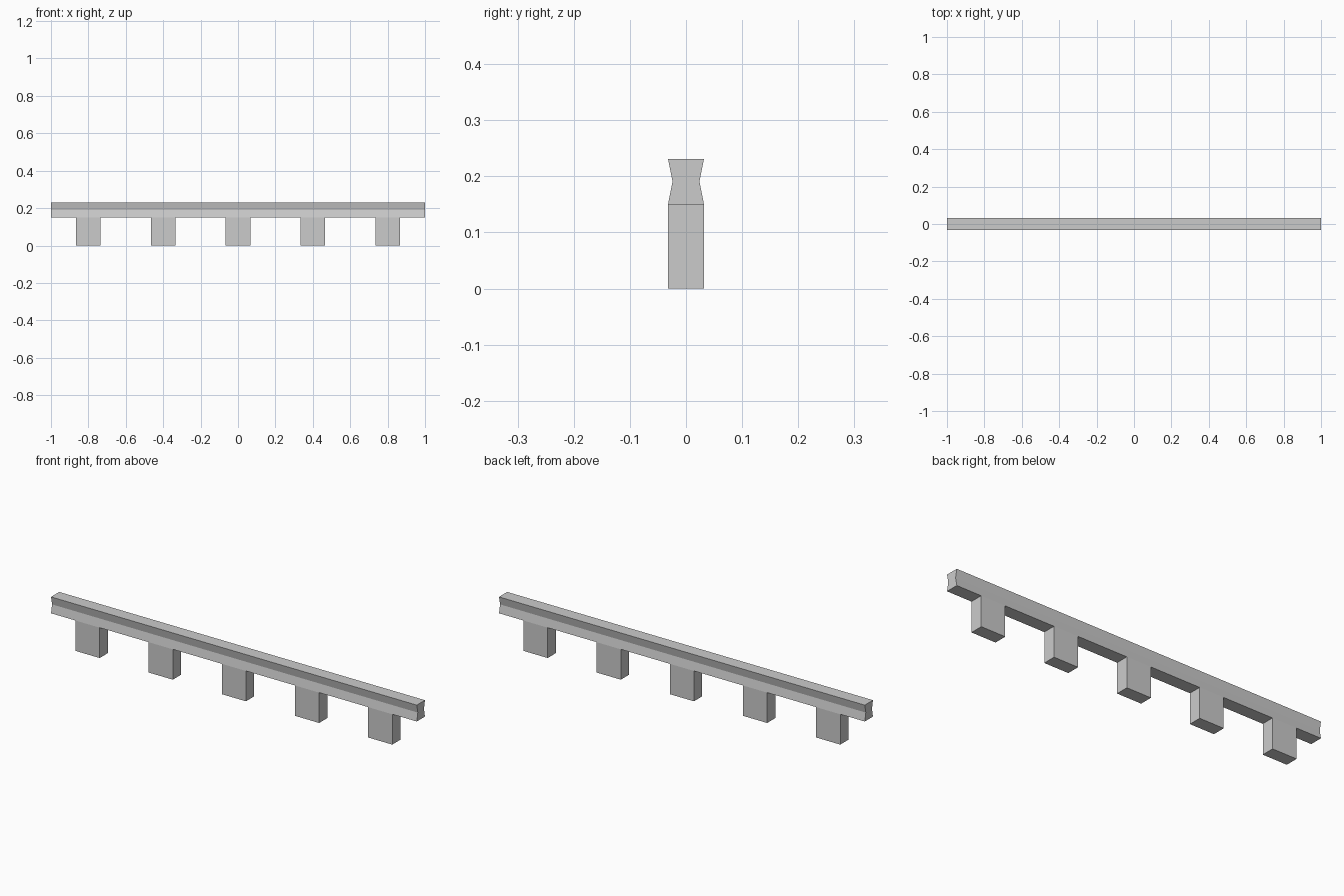
import bpy, bmesh

if "Cube" in bpy.data.objects:
    bpy.data.objects.remove(bpy.data.objects["Cube"])

HALF_DEPTH = 0.032
POST_TOP = 0.15


def extrude_x(name, profile, x0, x1):
    """Extrude a closed (y, z) profile along x into a solid."""
    bm = bmesh.new()
    face = bm.faces.new([bm.verts.new((x0, y, z)) for y, z in profile])
    res = bmesh.ops.extrude_face_region(bm, geom=[face], use_keep_orig=True)
    verts = [g for g in res["geom"] if isinstance(g, bmesh.types.BMVert)]
    bmesh.ops.translate(bm, verts=verts, vec=(x1 - x0, 0, 0))
    bmesh.ops.recalc_face_normals(bm, faces=bm.faces)
    mesh = bpy.data.meshes.new(name)
    bm.to_mesh(mesh)
    bm.free()
    obj = bpy.data.objects.new(name, mesh)
    bpy.context.collection.objects.link(obj)
    return obj


# Rail: waisted beam, pinched on both long sides
side = [(HALF_DEPTH, POST_TOP), (0.024, 0.191), (HALF_DEPTH, 0.231)]
rail_profile = side + [(-y, z) for y, z in reversed(side)]
extrude_x("rail", rail_profile, -1, 1)

# Posts: five evenly spaced blocks under the rail
post_profile = [(-HALF_DEPTH, 0), (HALF_DEPTH, 0),
                (HALF_DEPTH, POST_TOP), (-HALF_DEPTH, POST_TOP)]
for i in range(5):
    x = -0.8 + 0.4 * i
    extrude_x(f"post_{i + 1}", post_profile, x - 0.066, x + 0.066)
